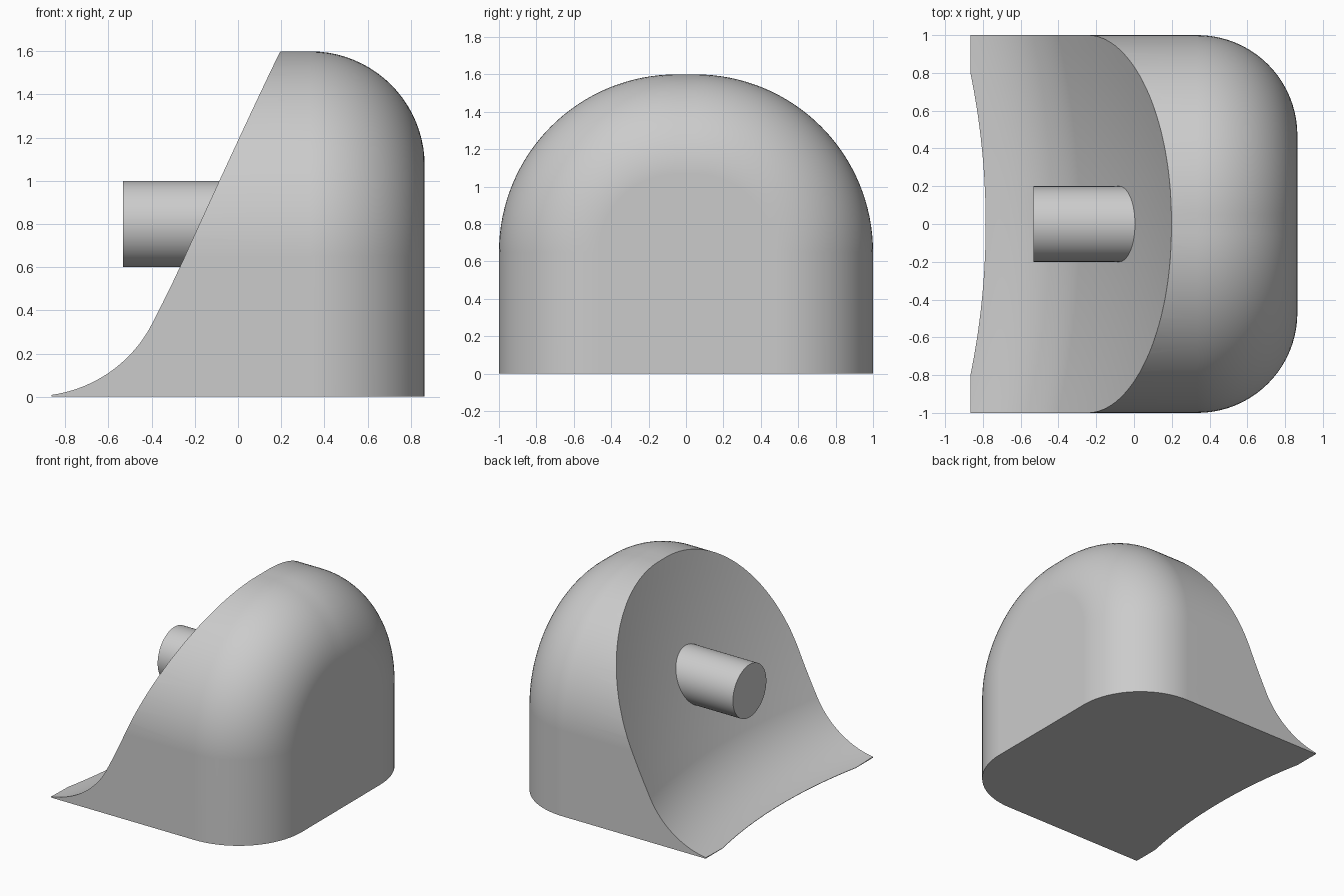
import bpy, bmesh
from math import sin, cos, pi, radians
from mathutils import Vector

if "Cube" in bpy.data.objects:
    bpy.data.objects.remove(bpy.data.objects["Cube"])

HALF_X, END_FILLET = 0.865, 0.53
HALF_Y, HEIGHT, SHOULDER = 1.0, 1.6, 0.95
LIP_X, LIP_RADIUS = -0.785, 4.0

grey = bpy.data.materials.new("plain grey")
grey.use_nodes = True
grey.diffuse_color = (0.6, 0.6, 0.6, 1)
grey.node_tree.nodes["Principled BSDF"].inputs["Base Color"].default_value = grey.diffuse_color


def loft(name, rings):
    """Closed solid through rings of equal point count."""
    bm = bmesh.new()
    loops = [[bm.verts.new(p) for p in ring] for ring in rings]
    n = len(loops[0])
    for a, b in zip(loops, loops[1:]):
        for i in range(n):
            j = (i + 1) % n
            bm.faces.new((a[i], a[j], b[j], b[i]))
    bm.faces.new(loops[0])
    bm.faces.new(loops[-1])
    bmesh.ops.recalc_face_normals(bm, faces=bm.faces)
    mesh = bpy.data.meshes.new(name)
    bm.to_mesh(mesh)
    bm.free()
    mesh.materials.append(grey)
    obj = bpy.data.objects.new(name, mesh)
    bpy.context.collection.objects.link(obj)
    return obj


def activate(obj):
    bpy.ops.object.select_all(action='DESELECT')
    obj.select_set(True)
    bpy.context.view_layer.objects.active = obj


def section(x, inset, steps=32):
    """Upright slab outline with broad rounded shoulders."""
    r = SHOULDER - inset
    cy, cz = HALF_Y - SHOULDER, HEIGHT - SHOULDER
    side = [(cy + r * cos(pi / 2 * i / steps), cz + r * sin(pi / 2 * i / steps))
            for i in range(steps + 1)]
    side = [(cy + r, 0)] + side
    outline = side + [(-y, z) for y, z in reversed(side)]
    return [(x, y, z) for y, z in outline]


def arc(start, radius, angle_from, angle_to, steps):
    """Points that climb from start as the slope steepens."""
    a0 = radians(angle_from)
    points = []
    for i in range(1, steps + 1):
        a = a0 + radians(angle_to - angle_from) * i / steps
        points.append(start + radius * Vector((sin(a) - sin(a0), cos(a0) - cos(a))))
    return points


# Rounded body with a filleted upright end
rings = [section(-HALF_X, 0)]
for i in range(21):
    a = pi / 2 * i / 20
    rings.append(section(HALF_X - END_FILLET * (1 - sin(a)), END_FILLET * (1 - cos(a))))
body = loft("rounded_body", rings)

# Dished face: a steepening profile turned about a distant upright axis
profile = [Vector((LIP_X, 0.003))]
profile += arc(profile[-1], 0.604, 4, 63, 24)
profile += arc(profile[-1], 6.5, 63, 75, 12)
profile.append(profile[-1] + 0.3 * Vector((cos(radians(75)), sin(radians(75)))))
back = -1.4
outline = ([Vector((back, -0.1)), Vector((LIP_X, -0.1))] + profile
           + [Vector((back, profile[-1].y))])
axis = LIP_X - LIP_RADIUS
turns = [0.32 * (i / 16 - 1) for i in range(33)]
cutter = loft("dish_cutter", [[(axis + (p.x - axis) * cos(t), (p.x - axis) * sin(t), p.y)
                               for p in outline] for t in turns])
activate(body)
mod = body.modifiers.new("dish", 'BOOLEAN')
mod.operation, mod.solver, mod.object = 'DIFFERENCE', 'EXACT', cutter
bpy.ops.object.modifier_apply(modifier=mod.name)
bpy.data.objects.remove(cutter)

# Round peg standing out of the dished face
peg = loft("peg", [[(x, 0.2 * cos(pi * i / 32), 0.8 + 0.2 * sin(pi * i / 32))
                    for i in range(64)] for x in (-0.533, 0.05)])

for obj in (body, peg):
    activate(obj)
    bpy.ops.object.shade_smooth_by_angle(angle=radians(25))
    obj.modifiers.new("even_shading", 'WEIGHTED_NORMAL').keep_sharp = True
